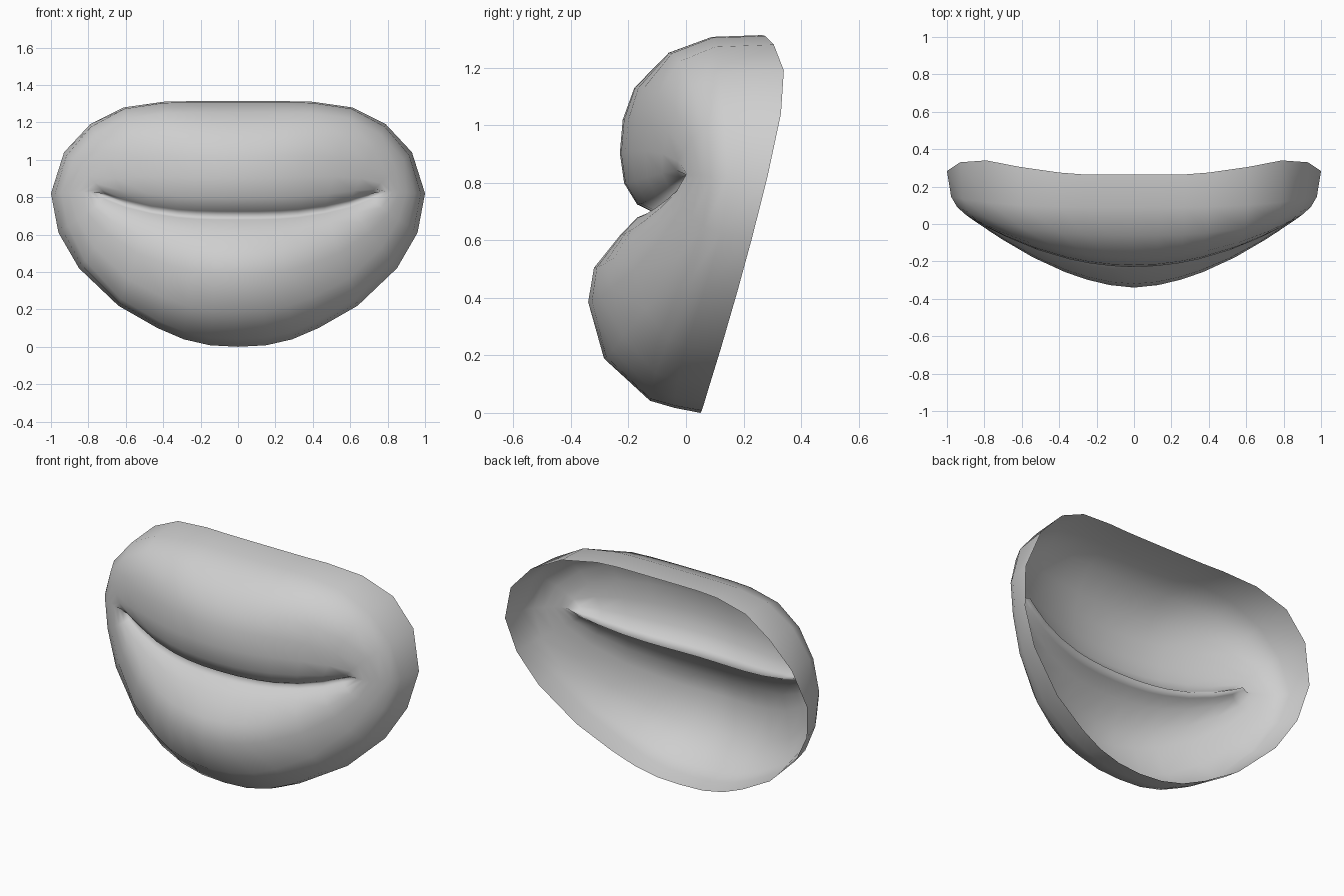
import bpy, bmesh

if "Cube" in bpy.data.objects:
    bpy.data.objects.remove(bpy.data.objects["Cube"])

# Rim of each lip from the middle to just before the corner: (x, y, z)
UPPER_RIM = [(0, .264, 1.313), (.13, .264, 1.313), (.27, .265, 1.313), (.40, .275, 1.31),
             (.61, .305, 1.28), (.79, .34, 1.19), (.93, .33, 1.04)]
LOWER_RIM = [(0, .05, 0), (.15, .055, .008), (.29, .065, .04), (.43, .083, .10),
             (.64, .12, .22), (.85, .178, .42), (.96, .23, .61)]
CORNER_RIM = (1.0, .283, .82)
SEAM_X = [0, .11, .22, .32, .46, .59, .69, .75]

# Cross-sections from rim to seam: (fraction of the way, y)
UPPER = [(0, .264), (.01, .09), (.10, -.06), (.30, -.18), (.48, -.22),
         (.67, -.23), (.84, -.215), (.96, -.17), (1, -.12)]
LOWER = [(0, .05), (.025, -.04), (.06, -.125), (.27, -.285), (.55, -.34),
         (.72, -.32), (.88, -.23), (.97, -.17), (1, -.12)]
CORNER = [(0, .283), (.09, .145), (.22, .09), (.40, .05), (.56, .025),
          (.70, .005), (.82, 0), (.92, .01), (1, .02)]

# How late each ring bends back towards the corner
UPPER_BEND = [1, 3.5, 3, 2.2, 2, 2, 2, 2, 2]
LOWER_BEND = [1, 3.5, 3, 2, 1.75, 1.8, 2, 2, 2]


def lerp(a, b, t):
    return a + (b - a) * t


def lip_point(rim, seam_x, middle, corner, bend):
    """Point on a lip, blending the middle section into the corner section."""
    x, y, z = rim
    s = lerp(middle[0], corner[0], x ** 6)
    seam_z = .70 + .13 * (seam_x / .75) ** 3
    px, pz = lerp(x, seam_x, s), lerp(z, seam_z, s)
    widest = lerp(1, .75, corner[0])
    if middle[0] > 0:
        y = lerp(middle[1], corner[1], min(1, (px / widest) ** bend))
    return px, y, pz


mat = bpy.data.materials.new("soft grey")
mat.diffuse_color = (.62, .62, .62, 1)
mat.use_nodes = True
mat.node_tree.nodes["Principled BSDF"].inputs["Base Color"].default_value = mat.diffuse_color

# Both lips as one open shell, mirrored left to right
bm = bmesh.new()
for rims, section, lip, bends in ((UPPER_RIM, UPPER, 1, UPPER_BEND),
                                  (LOWER_RIM, LOWER, -1, LOWER_BEND)):
    for side in (1, -1):
        grid = []
        for rim, seam_x in zip(rims + [CORNER_RIM], SEAM_X):
            column = [lip_point(rim, seam_x, *row) for row in zip(section, CORNER, bends)]
            grid.append([bm.verts.new((side * x, y, z)) for x, y, z in column])
        for a, b in zip(grid, grid[1:]):
            for k in range(len(a) - 1):
                quad = [a[k], a[k + 1], b[k + 1], b[k]]
                bm.faces.new(quad if side * lip > 0 else quad[::-1])
bmesh.ops.remove_doubles(bm, verts=bm.verts, dist=.002)
for face in bm.faces:
    face.smooth = True

mesh = bpy.data.meshes.new("lips")
bm.to_mesh(mesh)
bm.free()
mesh.materials.append(mat)
bpy.context.collection.objects.link(bpy.data.objects.new("lips", mesh))
